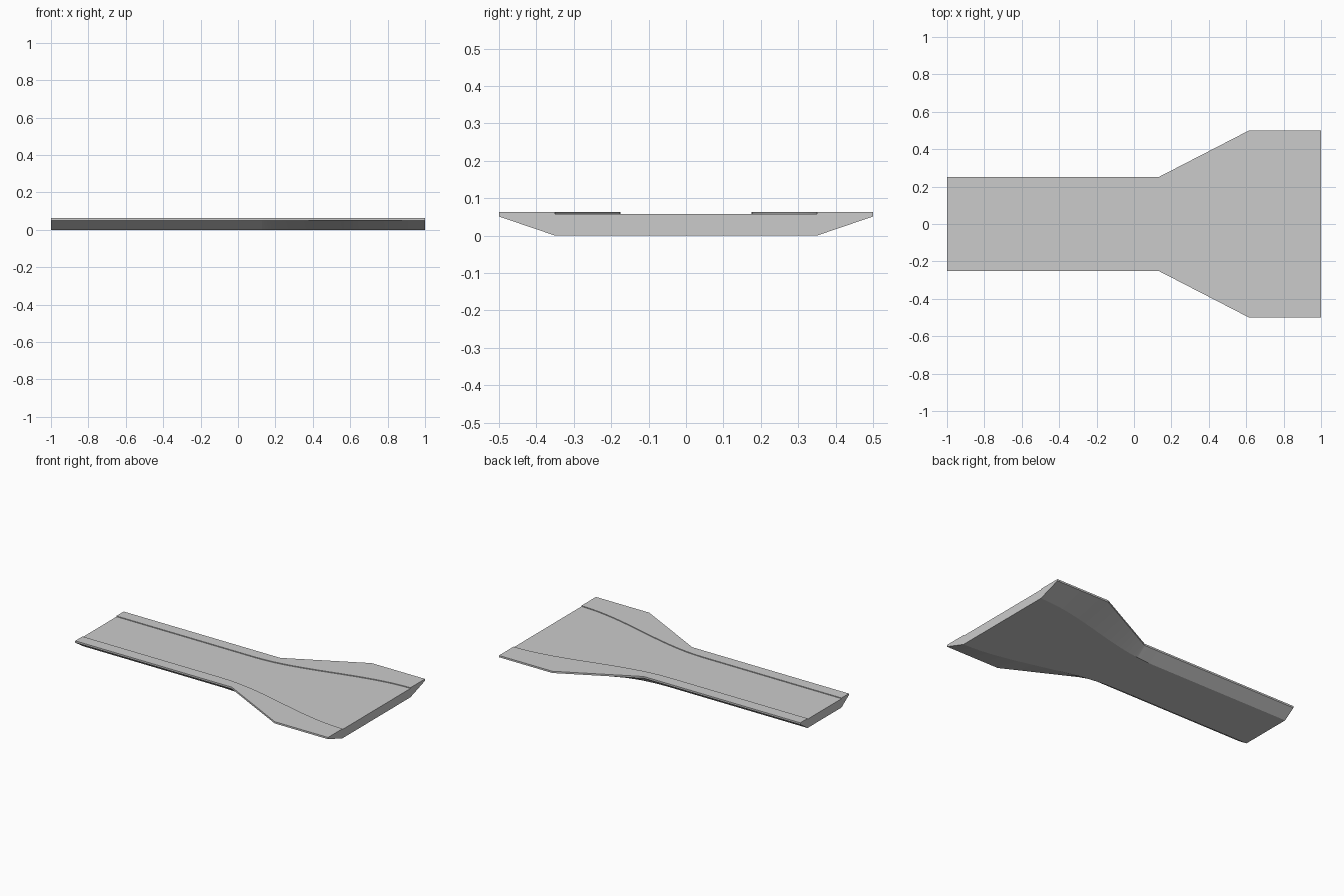
import bpy, bmesh

if "Cube" in bpy.data.objects:
    bpy.data.objects.remove(bpy.data.objects["Cube"])

TOP, ROAD, LIP = 0.0625, 0.0575, 0.051   # kerb top, road surface, bottom of outer lip
X_A, X_B = 0.13, 0.615                   # outer edge flares between these


def outer(x):
    t = min(max((x - X_A) / (X_B - X_A), 0), 1)
    return 0.25 + 0.25 * t


def inner(x):
    # smooth S-curve shared by the kerb line and the underside
    t = min(max(x, 0), 1)
    return 0.175 + 0.175 * t * t * (3 - 2 * t)


def section(x):
    o, r = outer(x), inner(x)
    half = [(r, 0), (o, LIP), (o, TOP), (r, TOP), (r, ROAD)]
    return half + [(-y, z) for y, z in reversed(half)]


# Stations along the road: straight half, then the curved half
stations = sorted({-1.0, X_A, X_B} | {i / 16 for i in range(17)})

# Loft the cross-section along x, closed at both ends
bm = bmesh.new()
rings = [[bm.verts.new((x, y, z)) for y, z in section(x)] for x in stations]
for a, b in zip(rings, rings[1:]):
    n = len(a)
    for i in range(n):
        j = (i + 1) % n
        bm.faces.new((a[i], a[j], b[j], b[i]))
bm.faces.new(rings[0])
bm.faces.new(list(reversed(rings[-1])))
bmesh.ops.recalc_face_normals(bm, faces=bm.faces)

mesh = bpy.data.meshes.new("widening_road_segment")
bm.to_mesh(mesh)
bm.free()
road = bpy.data.objects.new("widening_road_segment", mesh)
bpy.context.collection.objects.link(road)

# Smooth along the curve, crisp at kerbs and lips
bpy.context.view_layer.objects.active = road
road.select_set(True)
bpy.ops.object.shade_smooth_by_angle(angle=0.2)
